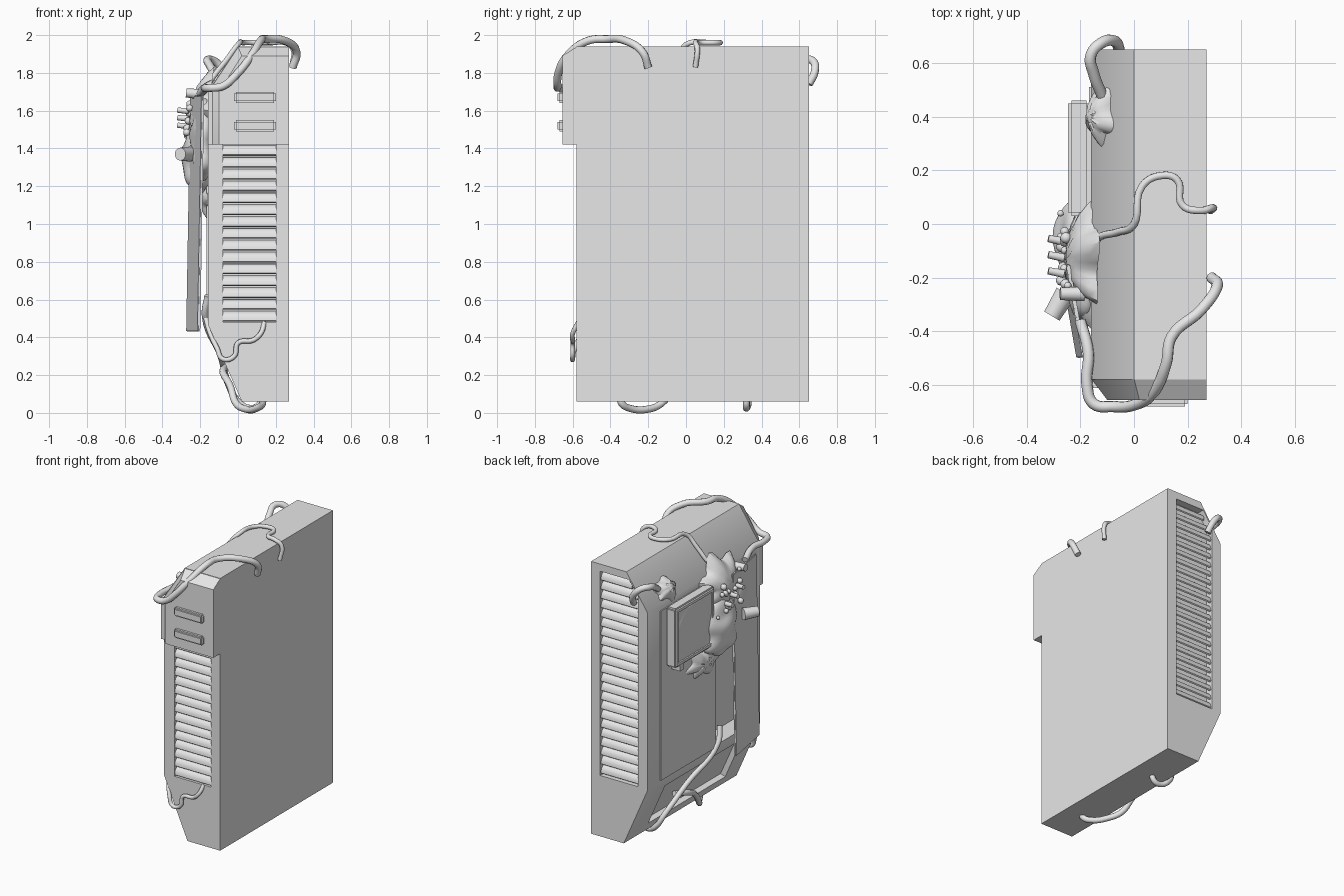
import bpy, bmesh, math, random
from mathutils import Vector, Matrix

random.seed(4)
cube = bpy.data.objects.get("Cube")
if cube:
    bpy.data.objects.remove(cube, do_unlink=True)

grey = bpy.data.materials.new("plain_grey")
grey.use_nodes = True
grey.diffuse_color = (0.8, 0.8, 0.8, 1)
grey.node_tree.nodes["Principled BSDF"].inputs["Base Color"].default_value = (0.8, 0.8, 0.8, 1)


def finish(name, bm):
    bmesh.ops.recalc_face_normals(bm, faces=bm.faces)
    mesh = bpy.data.meshes.new(name)
    bm.to_mesh(mesh)
    bm.free()
    mesh.materials.append(grey)
    obj = bpy.data.objects.new(name, mesh)
    bpy.context.collection.objects.link(obj)
    return obj


def loft(name, ring_a, ring_b):
    """Solid between two matching rings of 3D points."""
    bm = bmesh.new()
    a = [bm.verts.new(p) for p in ring_a]
    b = [bm.verts.new(p) for p in ring_b]
    bm.faces.new(a)
    bm.faces.new(b)
    for i in range(len(a)):
        j = (i + 1) % len(a)
        bm.faces.new((a[i], a[j], b[j], b[i]))
    return finish(name, bm)


def prism(name, profile, y0, y1):
    return loft(name, [(x, y0, z) for x, z in profile], [(x, y1, z) for x, z in profile])


def box(name, x, y, z, bevel=0.0, turn=None):
    bm = bmesh.new()
    mid = Vector([(r[0] + r[1]) / 2 for r in (x, y, z)])
    size = Vector([r[1] - r[0] for r in (x, y, z)])
    bmesh.ops.create_cube(bm, size=1, matrix=Matrix.Diagonal(size.to_4d()))
    if bevel:
        bmesh.ops.bevel(bm, geom=bm.edges[:], offset=bevel, segments=2, affect='EDGES')
    bm.transform(Matrix.Translation(mid) @ (turn or Matrix()))
    return finish(name, bm)


def cut(target, cutter):
    cutter.hide_render = True
    mod = target.modifiers.new("cut", 'BOOLEAN')
    mod.operation, mod.solver, mod.object = 'DIFFERENCE', 'EXACT', cutter
    bpy.context.view_layer.objects.active = target
    bpy.ops.object.modifier_apply(modifier=mod.name)
    bpy.data.objects.remove(cutter, do_unlink=True)


def cable(name, radius, points):
    curve = bpy.data.curves.new(name, 'CURVE')
    curve.dimensions = '3D'
    curve.bevel_depth, curve.bevel_resolution = radius, 3
    curve.resolution_u, curve.use_fill_caps = 6, True
    spline = curve.splines.new('BEZIER')
    spline.bezier_points.add(len(points) - 1)
    for bp, p in zip(spline.bezier_points, points):
        bp.co = p
        bp.handle_left_type = bp.handle_right_type = 'AUTO'
    curve.materials.append(grey)
    bpy.context.collection.objects.link(bpy.data.objects.new(name, curve))


def splat(name, centre, normal, wide, tall, height, arms):
    """Star-edged lump lying on a surface."""
    bm = bmesh.new()
    count, levels = arms * 6, 6
    rot = Vector(normal).to_track_quat('Z', 'Y').to_matrix().to_4x4()
    reach = [random.uniform(0.75, 1.1) for _ in range(arms)]
    rings = []
    for level in range(1, levels + 1):
        r = level / levels
        ring = []
        for k in range(count):
            a = math.tau * k / count
            star = 1 - 0.35 * r * (1 - math.cos(arms * a)) / 2
            star *= 1 - r + r * reach[round(k / 6) % arms]
            h = height * (1 - r ** 2) + random.uniform(-0.006, 0.006) * (1 - r)
            ring.append(bm.verts.new((wide * r * star * math.cos(a), tall * r * star * math.sin(a), h)))
        rings.append(ring)
    bm.faces.new(rings[0])
    bm.faces.new(rings[-1])
    for inner, outer in zip(rings, rings[1:]):
        for k in range(count):
            j = (k + 1) % count
            bm.faces.new((inner[k], inner[j], outer[j], outer[k]))
    bm.transform(Matrix.Translation(centre) @ rot)
    return finish(name, bm)


def lump(name, centre, radii, rough=0.0, detail=3):
    bm = bmesh.new()
    bmesh.ops.create_icosphere(bm, subdivisions=detail, radius=1)
    for v in bm.verts:
        wave = math.sin(4 * v.co.y + 1) * math.cos(5 * v.co.z) + 0.5 * math.sin(9 * v.co.z)
        v.co *= 1 + rough * wave
    bm.transform(Matrix.Translation(centre) @ Matrix.Diagonal(Vector(radii).to_4d()))
    return finish(name, bm)


def knob(name, centre, axis, radius, depth):
    bm = bmesh.new()
    bmesh.ops.create_cone(bm, cap_ends=True, segments=14, radius1=radius, radius2=radius * 0.85, depth=depth)
    bm.transform(Matrix.Translation(centre) @ Vector(axis).to_track_quat('Z', 'Y').to_matrix().to_4x4())
    return finish(name, bm)


def slat(name, x0, x1, face, inward, z, pitch):
    """Rounded louver blade, proud at its lower edge."""
    prof = [(0.045, 0.95), (0.03, 0.9), (0.015, 0.72), (0.006, 0.45), (0.004, 0.15), (0.012, 0.06), (0.045, 0.55)]
    loft(name, *[[(x, face + inward * d, z + pitch * t) for d, t in prof] for x in (x0, x1)])


# Cabinet shell with its openings
shell = prism("cabinet_shell", [(0.02, 0.06), (0.27, 0.06), (0.27, 1.94), (0.0, 1.94), (-0.16, 1.70), (-0.16, 0.47)], -0.58, 0.65)
cut(shell, box("front_vent_cutter", (-0.08, 0.20), (-0.7, -0.53), (0.48, 1.42)))
cut(shell, prism("back_vent_cutter", [(0.2, 0.48), (0.2, 1.89), (-0.02, 1.89), (-0.09, 1.79), (-0.09, 0.48)], 0.60, 0.8))
cut(shell, box("door_opening_cutter", (-0.3, -0.03), (-0.5, -0.1), (0.5, 1.64)))
cut(shell, prism("lower_hollow_cutter", [(-0.18, 0.40), (-0.10, 0.42), (0.03, 0.13), (-0.06, 0.10)], -0.42, 0.42))

# Louvers on both narrow ends
pitch = 0.94 / 15
for i in range(15):
    slat("front_louver", -0.08, 0.20, -0.58, 1, 0.48 + i * pitch, pitch)
for i in range(22):
    z = 0.485 + i * 0.0635
    left = -0.09 + max(0, z - 1.74) * 0.7
    slat("back_louver", left, 0.2, 0.645, -1, z, 0.0635)

# Front cap with two grips
loft("front_cap",
     [(x, -0.575, z) for x, z in [(-0.16, 1.42), (0.27, 1.42), (0.27, 1.94), (0.0, 1.94), (-0.16, 1.70)]],
     [(x, -0.655, z) for x, z in [(-0.10, 1.42), (0.27, 1.42), (0.27, 1.89), (0.02, 1.89), (-0.10, 1.70)]])
box("cap_side", (-0.16, 0.0), (-0.61, -0.57), (1.42, 1.70))
for z in (1.49, 1.64):
    box("cap_grip", (-0.02, 0.20), (-0.68, -0.64), (z, z + 0.06), 0.01)

# Side panel and the loose door hanging over the opening
box("side_panel", (-0.168, -0.15), (-0.09, 0.51), (0.49, 1.66))
box("loose_door", (-0.234, -0.219), (-0.5, -0.15), (0.43, 1.68), 0.004,
    Matrix.Rotation(math.radians(10), 4, 'Z') @ Matrix.Rotation(math.radians(1), 4, 'Y'))

# Monitor with a raised frame
monitor = box("monitor_case", (-0.245, -0.165), (0.03, 0.46), (1.26, 1.67), 0.012)
cut(monitor, box("monitor_cutter", (-0.3, -0.235), (0.06, 0.43), (1.29, 1.64)))
lump("monitor_glass", (-0.234, 0.245, 1.465), (0.008, 0.19, 0.18))
box("monitor_foot", (-0.235, -0.16), (0.36, 0.40), (1.22, 1.27))

# Lumpy growth on the side
splat("upper_growth", (-0.155, -0.13, 1.60), (-1, 0, 0.12), 0.32, 0.27, 0.10, 7)
splat("lower_growth", (-0.162, 0.06, 1.13), (-1, 0, 0), 0.22, 0.12, 0.04, 6)
splat("corner_growth", (-0.11, 0.40, 1.75), (-0.8, 0, 0.55), 0.14, 0.10, 0.07, 5)
lump("main_growth", (-0.21, -0.06, 1.35), (0.085, 0.16, 0.20), 0.09, 4)
lump("growth_root", (-0.18, -0.22, 1.45), (0.07, 0.16, 0.22), 0.1, 4)
for i in range(16):
    y, z = random.uniform(-0.25, 0.04), random.uniform(1.46, 1.70)
    r = random.uniform(0.012, 0.022)
    lump("growth_bead", (-0.25 - 0.12 * (1.66 - z), y, z), (r, r, r), 0, 2)
knob("large_knob", (-0.28, -0.30, 1.37), (-0.6, -1, 0), 0.04, 0.10)
knob("small_knob", (-0.23, -0.26, 1.69), (-1, 0, 0.1), 0.028, 0.09)
for y, z in [(-0.12, 1.56), (-0.06, 1.52), (-0.18, 1.60)]:
    knob("growth_stud", (-0.29, y, z), (-1, 0.2, 0.1), 0.016, 0.06)

# Cables
cable("front_top_cable", 0.021, [
    (0.29, -0.20, 1.83), (0.31, -0.23, 1.91), (0.25, -0.32, 1.97), (0.14, -0.42, 1.979), (0.12, -0.52, 1.97),
    (0.07, -0.63, 1.89), (0.0, -0.675, 1.80), (-0.08, -0.68, 1.73), (-0.15, -0.67, 1.72),
    (-0.175, -0.6, 1.72), (-0.17, -0.48, 1.72), (-0.2, -0.36, 1.69)])
cable("middle_top_cable", 0.014, [
    (0.285, 0.05, 1.83), (0.29, 0.06, 1.93), (0.25, 0.05, 1.96), (0.18, 0.07, 1.96), (0.16, 0.165, 1.96),
    (0.10, 0.18, 1.96), (0.03, 0.14, 1.96), (0.0, 0.0, 1.95), (-0.06, -0.03, 1.87), (-0.13, -0.05, 1.78),
    (-0.18, -0.11, 1.70)])
cable("back_top_cable", 0.021, [
    (-0.12, 0.48, 1.79), (-0.15, 0.56, 1.84), (-0.16, 0.63, 1.87), (-0.12, 0.675, 1.86), (-0.07, 0.68, 1.80),
    (-0.055, 0.65, 1.74)])
cable("front_low_cable", 0.013, [
    (0.14, -0.57, 0.48), (0.12, -0.60, 0.42), (0.08, -0.60, 0.385), (0.0, -0.60, 0.37), (-0.02, -0.60, 0.30),
    (-0.08, -0.60, 0.285), (-0.11, -0.59, 0.34), (-0.15, -0.54, 0.43), (-0.17, -0.48, 0.50)])
cable("long_low_cable", 0.018, [
    (-0.16, -0.14, 0.62), (-0.175, -0.10, 0.52), (-0.09, 0.12, 0.30), (-0.05, 0.30, 0.15), (0.0, 0.33, 0.06),
    (0.06, 0.32, 0.025), (0.11, 0.32, 0.04), (0.12, 0.32, 0.08)])
cable("under_cable", 0.019, [
    (-0.05, 0.2, 0.25), (-0.08, 0.08, 0.22), (-0.04, -0.05, 0.14), (-0.01, -0.13, 0.05), (0.04, -0.20, 0.02),
    (0.10, -0.30, 0.025), (0.13, -0.34, 0.05), (0.13, -0.35, 0.08)])

# Smooth rounded parts, keep sharp edges
bpy.ops.object.select_all(action='DESELECT')
for obj in bpy.context.scene.objects:
    if obj.type == 'MESH':
        obj.select_set(True)
        bpy.context.view_layer.objects.active = obj
bpy.ops.object.shade_smooth_by_angle(angle=math.radians(35))
